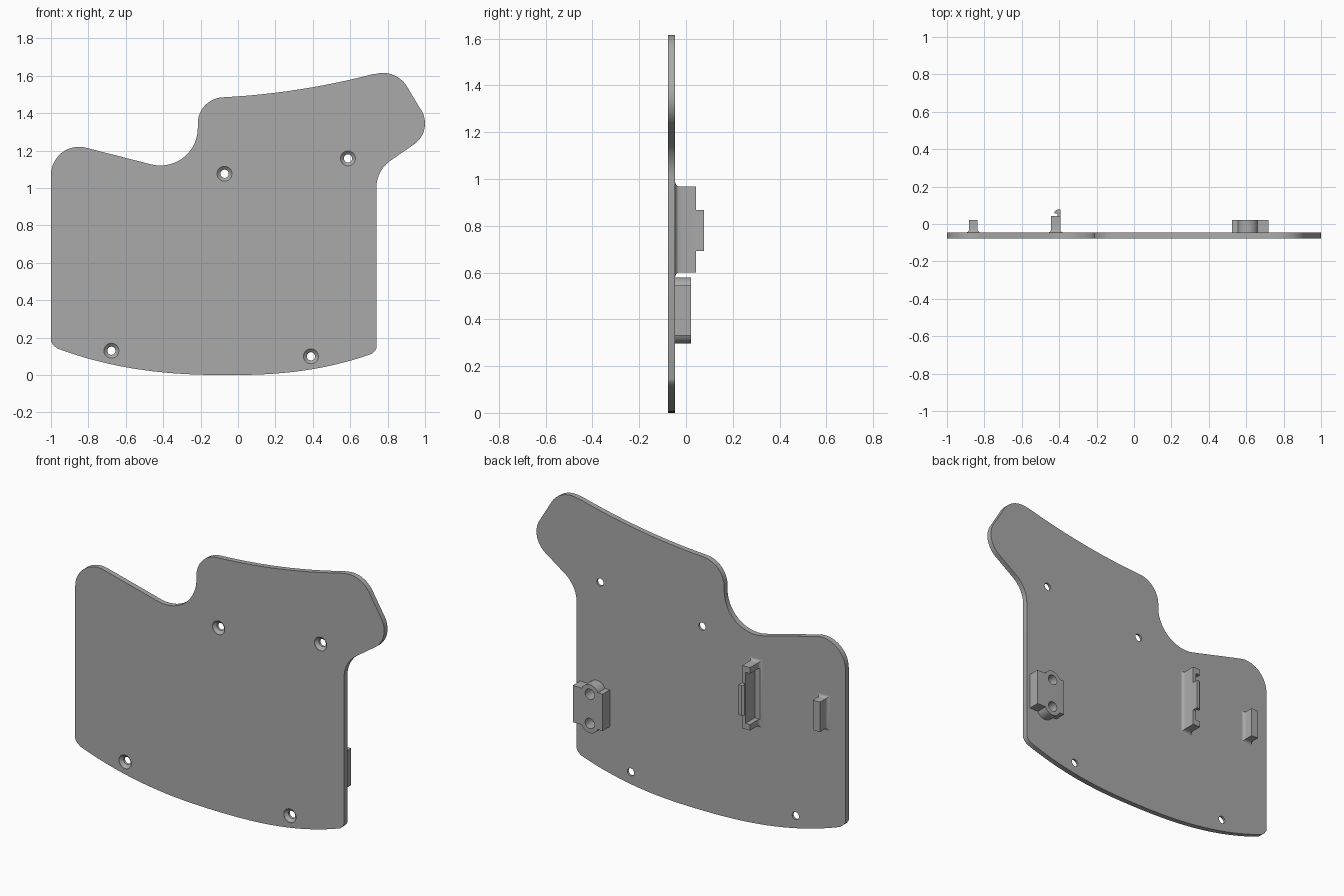
import bpy, bmesh, math

if "Cube" in bpy.data.objects:
    bpy.data.objects.remove(bpy.data.objects["Cube"])

grey = bpy.data.materials.new("mid grey")
grey.diffuse_color = (0.40, 0.40, 0.40, 1)
grey.use_nodes = True
grey.node_tree.nodes["Principled BSDF"].inputs["Base Color"].default_value = grey.diffuse_color
BACK = -0.046    # rear surface of the plate
FRONT = -0.077


def loft(name, rings):
    """Closed solid through rings of (y, [(x, z), ...])."""
    bm = bmesh.new()
    loops = [[bm.verts.new((x, y, z)) for x, z in pts] for y, pts in rings]
    n = len(loops[0])
    for a, b in zip(loops, loops[1:]):
        for i in range(n):
            j = (i + 1) % n
            bm.faces.new((a[i], a[j], b[j], b[i]))
    bm.faces.new(loops[0])
    bm.faces.new(loops[-1])
    bmesh.ops.recalc_face_normals(bm, faces=bm.faces)
    me = bpy.data.meshes.new(name)
    bm.to_mesh(me)
    bm.free()
    ob = bpy.data.objects.new(name, me)
    bpy.context.collection.objects.link(ob)
    me.materials.append(grey)
    return ob


def prism(name, pts, y0, y1):
    return loft(name, [(y0, pts), (y1, pts)])


def arc(cx, cz, r, a0, a1, n=14):
    angles = [math.radians(a0 + (a1 - a0) * i / n) for i in range(n + 1)]
    return [(cx + r * math.cos(a), cz + r * math.sin(a)) for a in angles]


def circle(cx, cz, r, n=32):
    return arc(cx, cz, r, 0, 360, n)[:-1]


def rect(x0, x1, z0, z1, d=0):
    return [(x0 - d, z0 - d), (x1 + d, z0 - d), (x1 + d, z1 + d), (x0 - d, z1 + d)]


def boolean(ob, cutter, op='DIFFERENCE'):
    bpy.context.view_layer.objects.active = ob
    m = ob.modifiers.new("bool", 'BOOLEAN')
    m.operation, m.solver, m.object = op, 'EXACT', cutter
    bpy.ops.object.modifier_apply(modifier=m.name)
    bpy.data.objects.remove(cutter)


def filleted(name, x0, x1, z0, z1, top, r=0.018):
    """Upright block with a concave fillet where it meets the plate."""
    rings = [(BACK - 0.004, rect(x0, x1, z0, z1, r))]
    for i in range(6):
        a = math.radians(90 * i / 5)
        rings.append((BACK + r * (1 - math.cos(a)), rect(x0, x1, z0, z1, r * (1 - math.sin(a)))))
    rings.append((top, rect(x0, x1, z0, z1)))
    return loft(name, rings)


# Plate outline: clockwise from the lower left
outline = [(-1, 0.18)]
outline += arc(-0.85, 1.07, 0.15, 180, 76)
outline += arc(-0.415, 1.32, 0.20, -104, 0)
outline += arc(-0.075, 1.345, 0.14, 180, 92)
for i in range(1, 13):
    t = 0.80 * i / 12
    outline.append((-0.08 + t, 1.485 + 0.05 * t + 0.13 * t * t))
outline += arc(0.775, 1.465, 0.15, 104, 28)
outline += arc(0.865, 1.345, 0.135, 28, -58)
outline += arc(0.92, 1.0, 0.18, 122, 180)
outline += [(0.74, 0.145), (0.734, 0.132)]
for i in range(33):
    x = 0.714 - 1.679 * i / 32
    u = x + 0.05
    outline.append((x, (0.215 if u > 0 else 0.175) * abs(u) ** 2.4))
outline.append((-0.988, 0.16))
plate = prism("plate", outline, FRONT, BACK)

# Countersunk screw holes
for x, z in [(-0.677, 0.13), (0.39, 0.10), (-0.072, 1.076), (0.588, 1.158)]:
    boolean(plate, loft("screw_cutter", [
        (FRONT - 0.01, circle(x, z, 0.04)), (FRONT + 0.002, circle(x, z, 0.04)),
        (FRONT + 0.018, circle(x, z, 0.022)), (BACK + 0.01, circle(x, z, 0.022))]))

# Mounting block: winged body with two round bosses and blind holes
boss_z = (0.352, 0.523)
block = prism("mounting_block", rect(0.525, 0.718, 0.33, 0.545), BACK - 0.004, 0.021)
for z in boss_z:
    boolean(block, prism("boss", circle(0.608, z, 0.056), BACK - 0.004, 0.021), 'UNION')
for z in boss_z:
    boolean(block, prism("bore", circle(0.608, z, 0.030), BACK + 0.002, 0.04))

# Clip: channel open towards -x, with a hooked tongue on top
clip = filleted("clip_body", -0.444, -0.394, 0.60, 0.968, 0.043)
boolean(clip, prism("clip_cutter", rect(-0.48, -0.416, 0.635, 0.933), BACK + 0.004, 0.06))
hook = loft("clip_hook", [
    (0.035, rect(-0.409, -0.394, 0.692, 0.868)), (0.056, rect(-0.409, -0.394, 0.692, 0.868)),
    (0.057, rect(-0.424, -0.394, 0.692, 0.868)), (0.067, rect(-0.424, -0.394, 0.692, 0.868)),
    (0.077, rect(-0.412, -0.394, 0.692, 0.868))])

# Small locating rib
rib = filleted("locating_rib", -0.882, -0.836, 0.70, 0.875, 0.022)

for ob in (plate, block, clip, hook, rib):
    bpy.ops.object.select_all(action='DESELECT')
    ob.select_set(True)
    bpy.context.view_layer.objects.active = ob
    bpy.ops.object.shade_smooth_by_angle(angle=math.radians(30))
